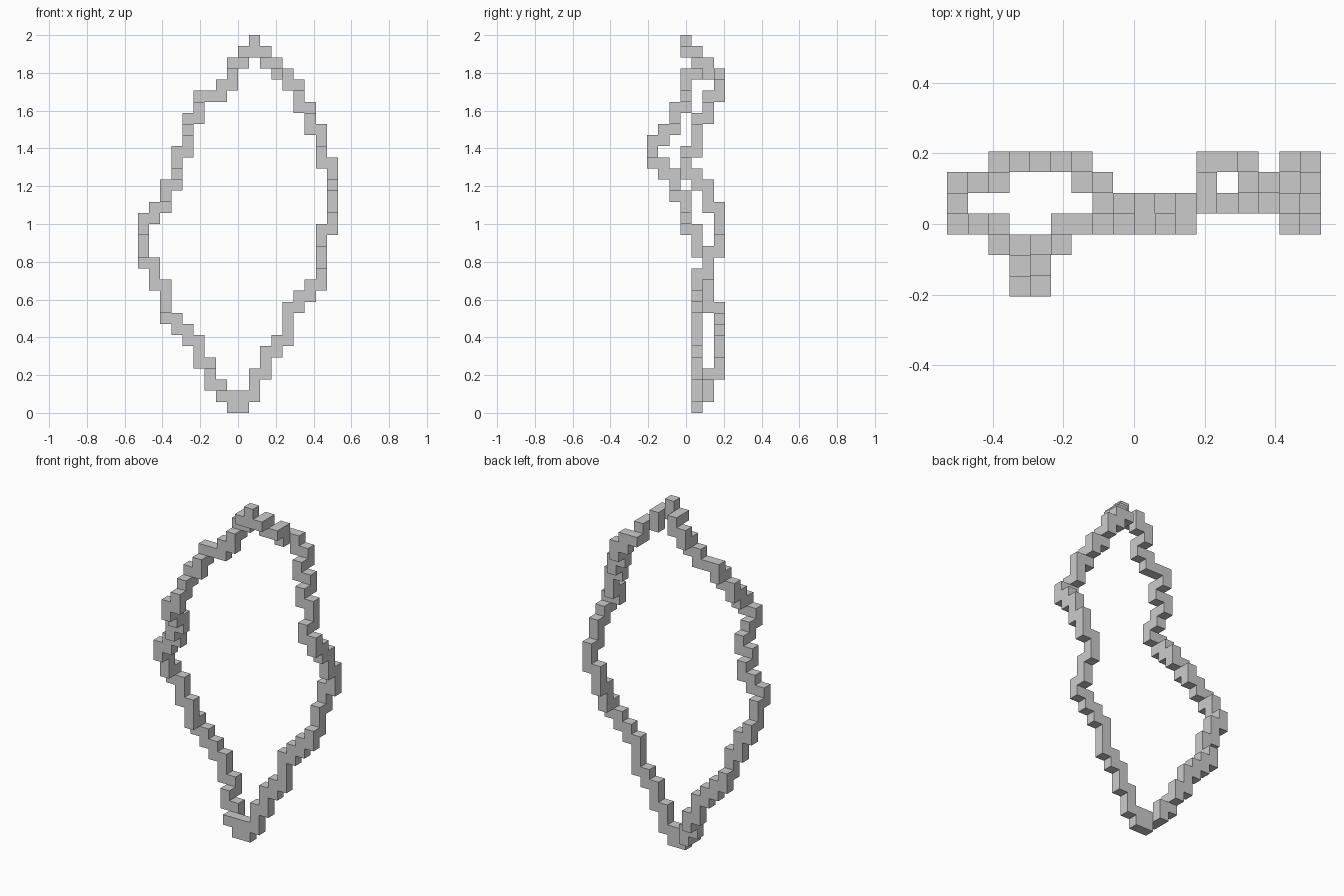
import bpy, bmesh
from mathutils import Vector

if "Cube" in bpy.data.objects:
    bpy.data.objects.remove(bpy.data.objects["Cube"])

V = 2 / 34  # edge of one cube
DIRS = {'R': (1, 0, 0), 'L': (-1, 0, 0), 'B': (0, 1, 0),
        'F': (0, -1, 0), 'U': (0, 0, 1), 'D': (0, 0, -1)}

# Walk around the ring, one cube per step (R/L = x, B/F = y, U/D = z)
LEFT_LOWER = "U LBU LUBU LUU LU LU LUFUU LUU L"
LEFT_UPPER = "UFUUFU RU RUFU RUFUFU RUBUBU RUBU RRU RUBU RUF R"
PEAK = "UD"
RIGHT_UPPER = "RBD RBDB RD RDFD RDFD RDDFD R"
RIGHT_LOWER = "DBDBDDBDD LDDFDDFD LD LD LDDD LD LDD LDD LD"

pos = (8, 4, 0)
cells = {pos}
for step in (LEFT_LOWER + LEFT_UPPER + PEAK + RIGHT_UPPER + RIGHT_LOWER).replace(" ", ""):
    pos = tuple(a + b for a, b in zip(pos, DIRS[step]))
    cells.add(pos)

# Ring surface: only the outward faces of the cubes
bm = bmesh.new()
for cell in cells:
    centre = Vector(((cell[0] - 8.5) * V, (cell[1] - 3) * V, (cell[2] + 0.5) * V))
    for d in DIRS.values():
        if tuple(a + b for a, b in zip(cell, d)) in cells:
            continue
        n = Vector(d)
        u = Vector((d[1], d[2], d[0]))
        w = n.cross(u)
        corners = [centre + (n + u * a + w * b) * V / 2
                   for a, b in ((-1, -1), (1, -1), (1, 1), (-1, 1))]
        bm.faces.new([bm.verts.new(c) for c in corners])
bmesh.ops.remove_doubles(bm, verts=bm.verts, dist=V * 0.01)

mesh = bpy.data.meshes.new("block_ring")
bm.to_mesh(mesh)
bm.free()
ring = bpy.data.objects.new("block_ring", mesh)
bpy.context.collection.objects.link(ring)
